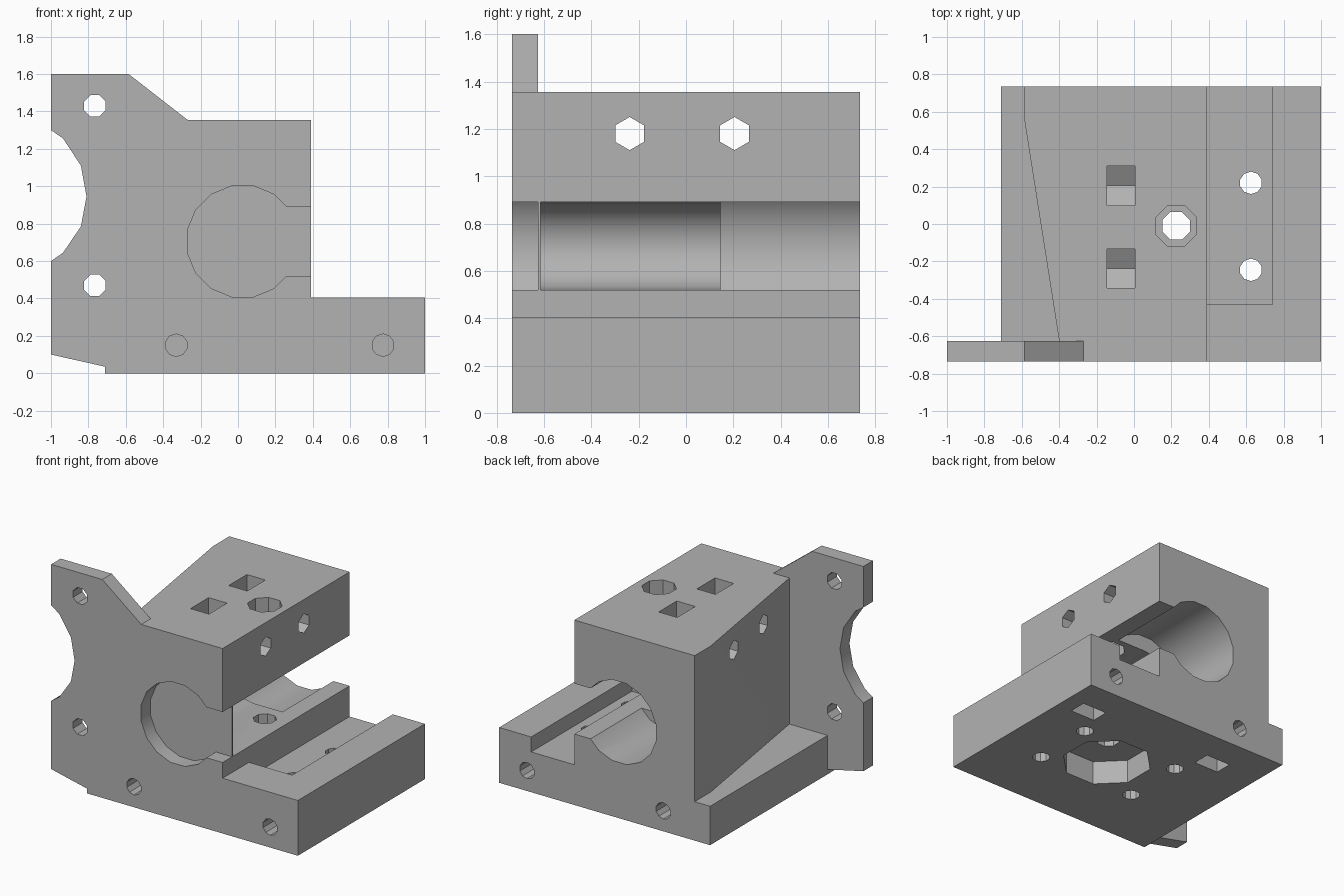
import bpy, bmesh, math

if "Cube" in bpy.data.objects:
    bpy.data.objects.remove(bpy.data.objects["Cube"])

grey = bpy.data.materials.new("grey_plastic")
grey.diffuse_color = (0.45, 0.45, 0.45, 1)
grey.use_nodes = True
grey.node_tree.nodes["Principled BSDF"].inputs["Base Color"].default_value = grey.diffuse_color


def prism(name, pts, axis, lo, hi):
    """Extrude a 2D outline along an axis: x -> (y,z), y -> (x,z), z -> (x,y)."""
    def place(p, t):
        a, b = p
        return {"x": (t, a, b), "y": (a, t, b), "z": (a, b, t)}[axis]
    bm = bmesh.new()
    low = [bm.verts.new(place(p, lo)) for p in pts]
    high = [bm.verts.new(place(p, hi)) for p in pts]
    bm.faces.new(low)
    bm.faces.new(high)
    n = len(pts)
    for i in range(n):
        j = (i + 1) % n
        bm.faces.new((low[i], low[j], high[j], high[i]))
    bmesh.ops.recalc_face_normals(bm, faces=bm.faces)
    me = bpy.data.meshes.new(name)
    bm.to_mesh(me)
    bm.free()
    me.materials.append(grey)
    ob = bpy.data.objects.new(name, me)
    bpy.context.collection.objects.link(ob)
    return ob


def ring(cx, cy, r, n, turn=0.5):
    return [(cx + r * math.cos(2 * math.pi * (i + turn) / n),
             cy + r * math.sin(2 * math.pi * (i + turn) / n)) for i in range(n)]


def rect(x0, x1, y0, y1):
    return [(x0, y0), (x1, y0), (x1, y1), (x0, y1)]


def boolean(target, tool, op):
    bpy.context.view_layer.objects.active = target
    m = target.modifiers.new(op, "BOOLEAN")
    m.operation, m.solver, m.object = op, "EXACT", tool
    bpy.ops.object.modifier_apply(modifier=m.name)
    bpy.data.objects.remove(tool, do_unlink=True)


def cut(pts, axis, lo, hi):
    boolean(body, prism("cutter", pts, axis, lo, hi), "DIFFERENCE")


F, P, B = -0.735, -0.625, 0.735      # front, back of mounting plate, back

# Mounting plate with curved motor clearance on its left edge
body = prism("extruder_body", [
    (-0.71, 0), (1, 0), (1, 0.405), (0.39, 0.405), (0.39, 1.355), (-0.27, 1.355),
    (-0.585, 1.6), (-1, 1.6), (-1, 1.3), (-0.935, 1.255), (-0.84, 1.11),
    (-0.81, 0.945), (-0.84, 0.785), (-0.935, 0.645), (-1, 0.6), (-1, 0.1),
    (-0.71, 0.035)], "y", F, P)

# Base: low left ledge and taller right shelf in one outline
boolean(body, prism("base", [
    (-0.71, 0), (1, 0), (1, 0.405), (0.39, 0.405), (0.39, 0.52), (-0.2, 0.52),
    (-0.2, 0.285), (-0.71, 0.285)], "y", P, B), "UNION")

# Upper block with the slanted left wall
boolean(body, prism("block", [
    (-0.40, P), (0.39, P), (0.39, B), (-0.585, B), (-0.585, 0.55)],
    "z", 0.2, 1.355), "UNION")

# Bearing bores, a narrow gear bore, and the side slot; a thin wall stays behind the plate
CX, CZ = 0.025, 0.705
cut(ring(CX, CZ, 0.302, 16), "y", F - 0.1, P)
cut(ring(CX, CZ, 0.186, 16, 0), "y", -0.615, 0.2)
cut(ring(CX, CZ, 0.302, 16), "y", 0.145, B + 0.1)
cut(rect(CX, 0.5, 0.52, 0.89), "y", F - 0.1, P)
cut(rect(CX, 0.5, 0.52, 0.89), "y", -0.615, B + 0.1)

# Channel in the right shelf, open at the back
cut(rect(0.39, 0.74, -0.43, B + 0.1), "z", 0.295, 0.51)

# Filament path: wide above the slot, narrow below, with a recess underneath
cut(ring(0.225, -0.01, 0.118, 8), "z", 0.8, 1.5)
cut(ring(0.225, -0.01, 0.08, 8), "z", 0.1, 0.6)
cut(ring(0.235, -0.01, 0.31, 8), "z", -0.1, 0.175)

# Idler bolt holes and their nut pockets with pointed floors
for y in (0.205, -0.238):
    cut(ring(y, 1.18, 0.07, 6), "x", -0.9, 0.6)
    cut([(y - 0.105, 1.5), (y - 0.105, 1.12), (y, 1.06), (y + 0.105, 1.12),
         (y + 0.105, 1.5)], "x", -0.145, 0.005)

# Plate mounting holes
for z in (1.43, 0.47):
    cut(ring(-0.765, z, 0.062, 8), "y", F - 0.1, P + 0.1)

# Long base screw holes with nut pockets opening downwards
for x in (-0.33, 0.775):
    cut(ring(x, 0.15, 0.06, 10), "y", F - 0.1, 0.36)
    cut(ring(x, 0.15, 0.06, 10), "y", 0.44, B + 0.1)
    cut(rect(x - 0.1, x + 0.1, 0.375, 0.505), "z", -0.1, 0.25)

# Vertical screw holes around the recess
for x in (0.625, -0.18):
    for y in (0.22, -0.245):
        cut(ring(x, y, 0.06, 10), "z", -0.1, 0.35)

# Smooth bores, sharp edges elsewhere
bpy.ops.object.select_all(action="DESELECT")
body.select_set(True)
bpy.context.view_layer.objects.active = body
bpy.ops.object.shade_smooth_by_angle(angle=math.radians(30))
